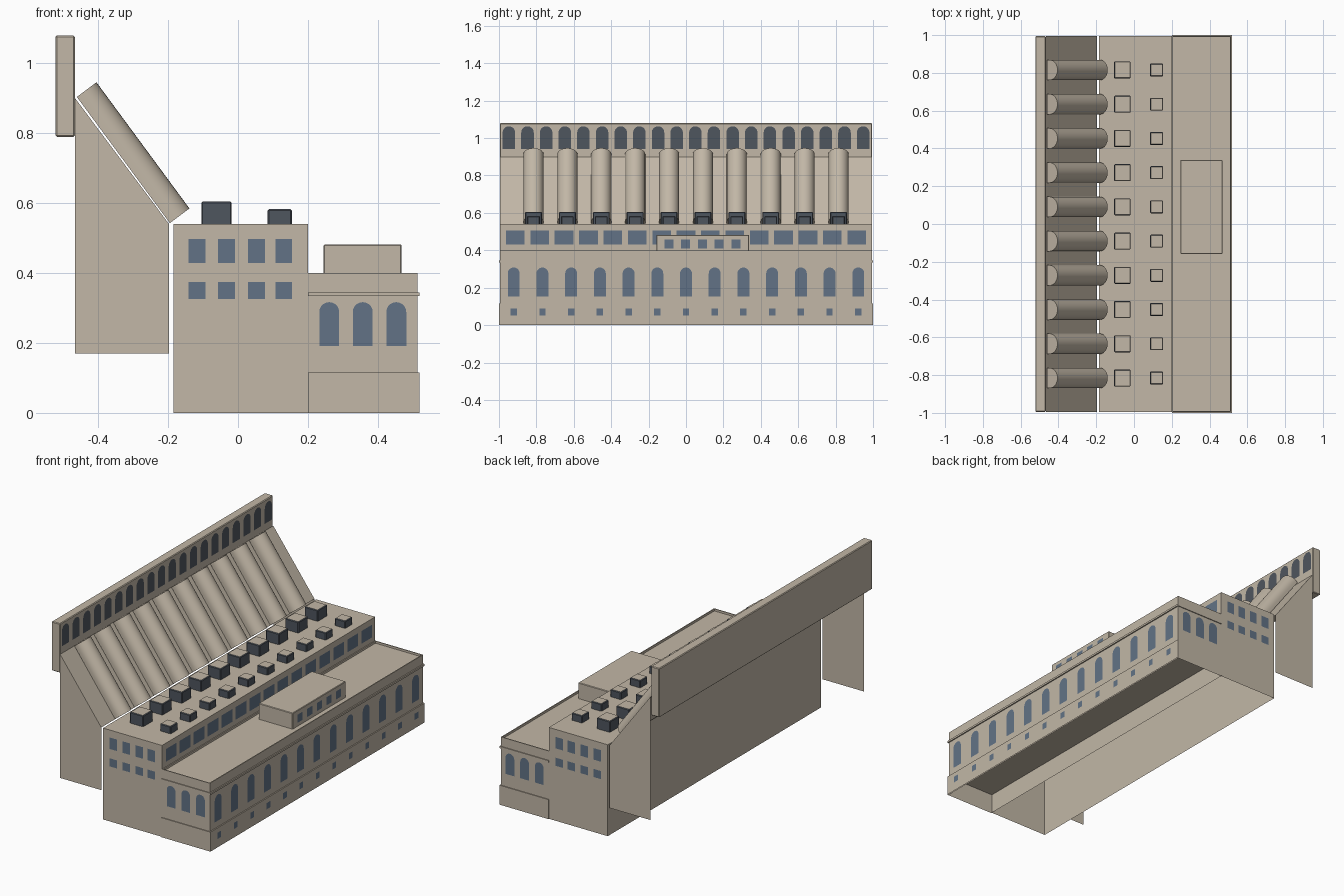
import bpy, bmesh, math
from mathutils import Vector

cube = bpy.data.objects.get("Cube")
if cube:
    bpy.data.objects.remove(cube, do_unlink=True)


def material(name, rgb):
    m = bpy.data.materials.new(name)
    m.use_nodes = True
    m.diffuse_color = (*rgb, 1)
    m.node_tree.nodes["Principled BSDF"].inputs["Base Color"].default_value = (*rgb, 1)
    return m


CONCRETE = material("concrete", (0.54, 0.475, 0.385))
GLASS = material("blue glass", (0.122, 0.171, 0.238))
DARK = material("dark slate", (0.078, 0.092, 0.114))


def finish(name, bm, *mats):
    mesh = bpy.data.meshes.new(name)
    bm.to_mesh(mesh)
    bm.free()
    for m in mats:
        mesh.materials.append(m)
    obj = bpy.data.objects.new(name, mesh)
    bpy.context.collection.objects.link(obj)
    return obj


def add_box(bm, x, y, z):
    """Axis-aligned box from (low, high) pairs."""
    verts = bmesh.ops.create_cube(bm, size=1)["verts"]
    for v in verts:
        v.co = [lo + (c + 0.5) * (hi - lo) for c, (lo, hi) in zip(v.co, (x, y, z))]
    return list({f for v in verts for f in v.link_faces})


def box(name, x, y, z, bottom=True, bevel=0, recess=None):
    bm = bmesh.new()
    faces = add_box(bm, x, y, z)
    bm.normal_update()
    top = [f for f in faces if f.normal.z > 0.9]
    low = [f for f in faces if f.normal.z < -0.9]
    if recess:  # sunken roof behind a thin parapet
        bmesh.ops.inset_region(bm, faces=top, thickness=recess[0])
        bmesh.ops.inset_region(bm, faces=top, thickness=0.0005, depth=-recess[1])
    if not bottom:
        bmesh.ops.delete(bm, geom=low, context="FACES")
    obj = finish(name, bm, CONCRETE)
    if bevel:
        mod = obj.modifiers.new("soft edges", "BEVEL")
        mod.width, mod.segments = bevel, 1
    return obj


def rect(u, w, lo, hi):
    return [(u - w / 2, lo), (u + w / 2, lo), (u + w / 2, hi), (u - w / 2, hi)]


def arch(u, w, lo, hi, steps=10):
    r = w / 2
    curve = [(u + r * math.cos(math.pi * i / steps), hi - r + r * math.sin(math.pi * i / steps))
             for i in range(steps + 1)]
    return [(u - r, lo), (u + r, lo)] + curve


def windows(name, mat, outlines, place):
    """Thin flat panes placed on a wall."""
    bm = bmesh.new()
    for outline in outlines:
        bm.faces.new([bm.verts.new(place(u, v)) for u, v in outline])
    return finish(name, bm, mat)


def on_x(x):
    return lambda u, v: (x + 0.002, u, v)


def on_y(y, side):
    return lambda u, v: (side * u if side < 0 else u, y + 0.002 * side, v)


def row(count, step, mid=0):
    return [mid + (i - (count - 1) / 2) * step for i in range(count)]


END = 0.995

# Main generator hall, open underneath
box("main_hall", (-0.185, 0.2), (-END, END), (0, 0.54), bottom=False)
windows("main_hall_long_windows", GLASS,
        [rect(y, 0.1, 0.431, 0.506) for y in row(15, 0.1304)], on_x(0.2))

# Lower front hall with plinth, cornice and parapet
box("lower_hall", (0.2, 0.513), (-END, END), (0, 0.4), bottom=False, recess=(0.008, 0.012))
box("lower_hall_plinth", (0.2, 0.52), (-1, 1), (0, 0.115), bottom=False)
box("lower_hall_cornice", (0.2, 0.52), (-1, 1), (0.334, 0.345))
bays = row(13, 0.1535)
windows("lower_hall_arched_windows", GLASS,
        [arch(y, 0.064, 0.153, 0.308) for y in bays], on_x(0.513))
windows("plinth_windows", GLASS,
        [rect(y, 0.034, 0.051, 0.088) for y in bays], on_x(0.52))

# Windows on both end walls
end_panes = [rect(x, 0.048, lo, hi) for x in (-0.117, -0.033, 0.053, 0.131)
             for lo, hi in ((0.429, 0.497), (0.326, 0.374))]
end_panes += [arch(x, 0.057, 0.191, 0.317) for x in (0.261, 0.357, 0.453)]
for side, word in ((-1, "front"), (1, "back")):
    windows(word + "_end_windows", GLASS, end_panes,
            lambda u, v, s=side: (u, s * (END + 0.002), v))

# Penthouse on the lower roof
box("penthouse", (0.245, 0.468), (-0.158, 0.338), (0.385, 0.482), bevel=0.003)
windows("penthouse_windows", GLASS,
        [rect(y, 0.048, 0.41, 0.458) for y in row(5, 0.0895, 0.088)], on_x(0.468))

# Roof vents: dark sides, concrete lids
pipe_rows = row(10, 0.1812)
for name, x, depth, top in (("large_roof_vents", (-0.105, -0.018), 0.09, 0.605),
                            ("small_roof_vents", (0.085, 0.154), 0.068, 0.583)):
    bm = bmesh.new()
    for y in pipe_rows:
        add_box(bm, x, (y - depth / 2, y + depth / 2), (0.535, top))
    bmesh.ops.bevel(bm, geom=bm.edges[:], offset=0.004, segments=1, affect="EDGES")
    bm.normal_update()
    for f in bm.faces:
        f.material_index = 0 if f.normal.z > 0.95 else 1
    finish(name, bm, CONCRETE, DARK)

# Dam: sloping face with two end walls, open behind
bm = bmesh.new()
profile = [(-0.466, 0.17), (-0.197, 0.17), (-0.197, 0.54), (-0.466, 0.9)]
ends = [[bm.verts.new((x, y, z)) for x, z in profile] for y in (-END, END)]
bm.faces.new(ends[0])
bm.faces.new(ends[1][::-1])
bm.faces.new((ends[0][2], ends[1][2], ends[1][3], ends[0][3]))
finish("dam_slope", bm, CONCRETE)

# Dam crest with a long row of dark arches
box("dam_crest", (-0.522, -0.467), (-END, END), (0.79, 1.08), bevel=0.004)
windows("crest_arches", DARK,
        [arch(y, 0.067, 0.942, 1.063) for y in row(20, 0.0997)], on_x(-0.467))

# Penstock pipes lying down the slope
bm = bmesh.new()
start, run, up = Vector((-0.461, 0, 0.904)), Vector((0.266, 0, -0.361)), Vector((0.8, 0, 0.6))
for y in pipe_rows:
    section = [bm.verts.new(start + up * h + Vector((0, u, 0)))
               for u, h in arch(y, 0.108, 0, 0.07, 16)]
    cap = bm.faces.new(section)
    lower = bmesh.ops.extrude_face_region(bm, geom=[cap], use_keep_orig=True)["geom"]
    bmesh.ops.translate(bm, vec=run, verts=[g for g in lower if isinstance(g, bmesh.types.BMVert)])
bmesh.ops.recalc_face_normals(bm, faces=bm.faces[:])
pipes = finish("penstock_pipes", bm, CONCRETE)
bpy.ops.object.select_all(action="DESELECT")
pipes.select_set(True)
bpy.context.view_layer.objects.active = pipes
bpy.ops.object.shade_smooth_by_angle(angle=math.radians(35))
